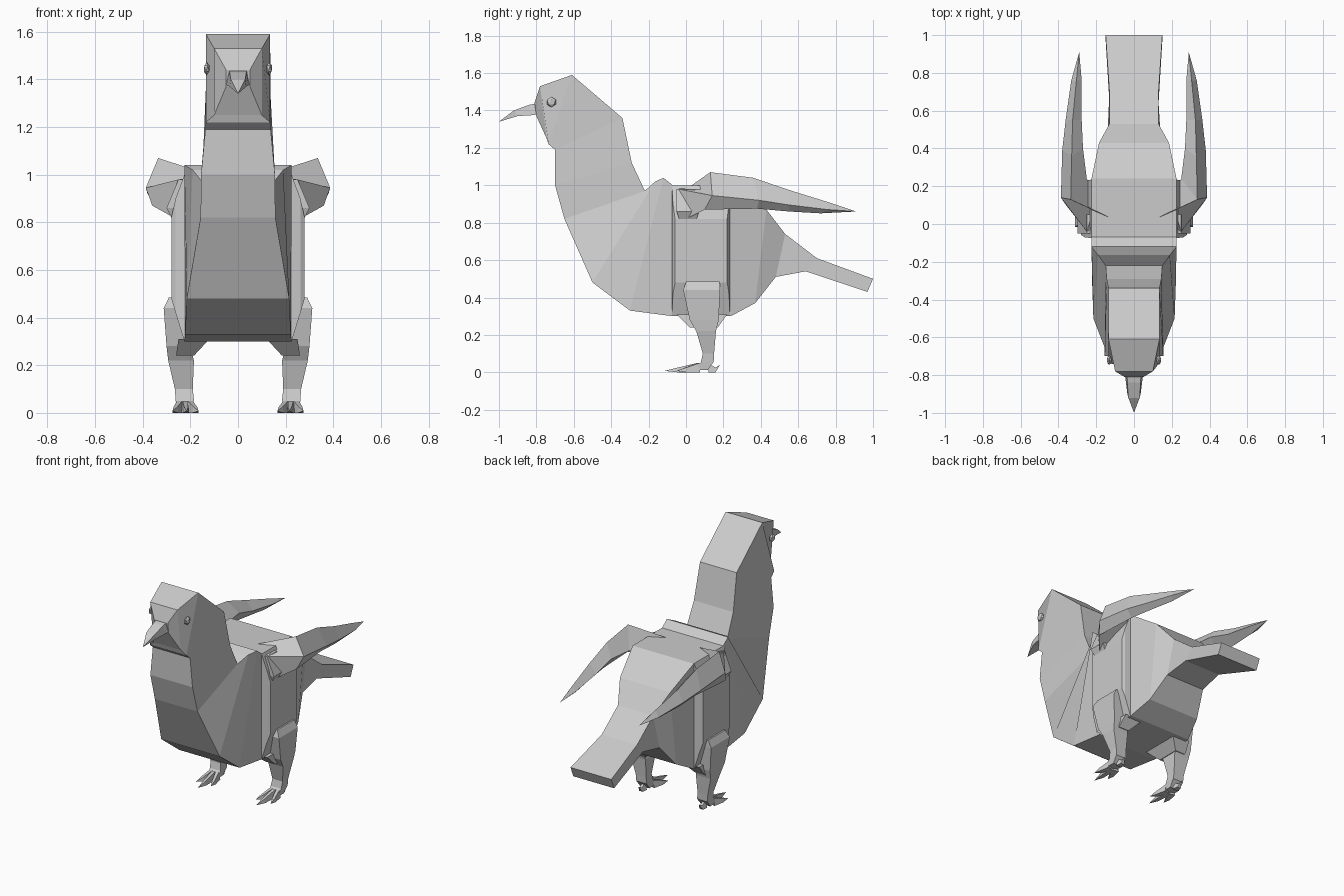
import bpy, bmesh, math
from mathutils import Vector

grey = bpy.data.materials.new("light_grey")
grey.diffuse_color = (0.6, 0.6, 0.6, 1)


def finish(name, bm):
    bmesh.ops.recalc_face_normals(bm, faces=bm.faces)
    me = bpy.data.meshes.new(name)
    bm.to_mesh(me)
    bm.free()
    me.materials.append(grey)
    ob = bpy.data.objects.new(name, me)
    bpy.context.collection.objects.link(ob)
    return ob


def loft(name, rings, side=1):
    """Skin a list of equal-sized rings; a one-point last ring makes a tip."""
    bm = bmesh.new()
    vs = [[bm.verts.new((x * side, y, z)) for x, y, z in r] for r in rings]
    for a, b in zip(vs, vs[1:]):
        n = len(a)
        for i in range(n):
            j = (i + 1) % n
            bm.faces.new((a[i], a[j], b[0]) if len(b) == 1 else (a[i], a[j], b[j], b[i]))
    for end in (vs[0], vs[-1]):
        if len(end) > 2:
            bm.faces.new(end)
    return finish(name, bm)


def station(ty, tz, tw, by, bz, bw):
    return [(-tw, ty, tz), (tw, ty, tz), (bw, by, bz), (-bw, by, bz)]


def box_ring(z, x0, x1, y0, y1):
    return [(x0, y0, z), (x1, y0, z), (x1, y1, z), (x0, y1, z)]


# Body from face to tail: top y, z, half width, then bottom y, z, half width
loft("body", [station(*s) for s in (
    (-.81, 1.44, .05, -.80, 1.37, .05),
    (-.78, 1.53, .10, -.745, 1.25, .10),
    (-.61, 1.59, .135, -.735, 1.22, .135),
    (-.34, 1.36, .135, -.70, 1.19, .137),
    (-.29, 1.12, .145, -.70, 1.0, .155),
    (-.22, .97, .15, -.65, .82, .157),
    (-.165, 1.02, .19, -.50, .48, .215),
    (-.12, 1.04, .225, -.30, .33, .222),
    (-.07, 1.0, .225, -.07, .30, .225),
    (.24, 1.0, .225, .24, .30, .225),
    (.43, .87, .185, .37, .37, .185),
    (.53, .74, .13, .48, .51, .14),
    (.70, .61, .13, .64, .54, .13),
    (1.0, .50, .15, .97, .43, .15))])

# Beak hooked downward
loft("beak", [station(*s) for s in (
    (-.79, 1.44, .037, -.79, 1.38, .05),
    (-.84, 1.43, .035, -.82, 1.375, .045),
    (-.92, 1.40, .03, -.90, 1.37, .035))] + [[(0, -1.0, 1.34)]])

for side, tag in ((1, "left"), (-1, "right")):
    # Raised flank panel
    def flank(x, y0, y1, z0, z1):
        return [(x, y0, z0), (x, y1, z0), (x, y1, z1), (x, y0, z1)]
    loft("flank_" + tag, [flank(.20, -.075, .235, .30, 1.0),
                          flank(.225, -.075, .235, .30, 1.0),
                          flank(.262, -.07, .23, .42, .90),
                          flank(.28, -.058, .22, .48, .82)], side)

    # Wing: ridge, outer edge, underside, inner edge
    loft("wing_" + tag, [
        [(.12, .03, 1.0), (.25, -.04, .98), (.27, 0, .82), (.16, .06, .83)],
        [(.335, .13, 1.07), (.387, .14, .945), (.36, .10, .87), (.25, .24, .96)],
        [(.33, .36, 1.04), (.38, .39, .92), (.34, .38, .875), (.27, .40, .96)],
        [(.325, .55, .975), (.362, .55, .895), (.33, .55, .86), (.277, .55, .915)],
        [(.305, .76, .91), (.332, .76, .87), (.31, .72, .85), (.277, .76, .88)],
        [(.29, .91, .86)]], side)

    # Shoulder joint in front of the wing root
    loft("shoulder_" + tag, [box_ring(.80, .20, .27, -.03, .05),
                             box_ring(.86, .20, .30, -.05, .07),
                             box_ring(.98, .18, .25, -.05, .05)], side)

    # Hip and leg
    loft("hip_" + tag, [box_ring(.31, .12, .25, -.05, .22),
                        box_ring(.24, .185, .26, .02, .17)], side)
    loft("leg_" + tag, [box_ring(*r) for r in (
        (.485, .22, .29, 0, .18), (.44, .22, .312, -.015, .182),
        (.28, .20, .30, .02, .175), (.22, .185, .293, .055, .16),
        (.10, .19, .265, .09, .15), (.055, .185, .262, .08, .148),
        (.012, .19, .258, .04, .115))], side)

    # Toes, three forward and one back
    for i, (bx, by, tx, ty, tz) in enumerate((
            (.20, .07, .165, -.05, .008), (.222, .06, .215, -.115, .008),
            (.245, .07, .275, -.05, .008), (.222, .12, .222, .182, .04))):
        d = Vector((tx - bx, ty - by, 0)).normalized()
        px, py = -d.y * .018, d.x * .018

        def toe(f, s, h):
            x, y = bx + (tx - bx) * f, by + (ty - by) * f
            return [(x - px * s, y - py * s, 0), (x + px * s, y + py * s, 0),
                    (x + px * s * .6, y + py * s * .6, h),
                    (x - px * s * .6, y - py * s * .6, h)]
        loft(f"toe_{i}_{tag}", [toe(0, 1, .05), toe(.6, .75, .025), [(tx, ty, tz)]], side)

    # Eye
    bm = bmesh.new()
    bmesh.ops.create_icosphere(bm, subdivisions=1, radius=.028)
    for v in bm.verts:
        v.co = Vector((v.co.x * .5 + side * .131, v.co.y - .72, v.co.z + 1.445))
    finish("eye_" + tag, bm)
